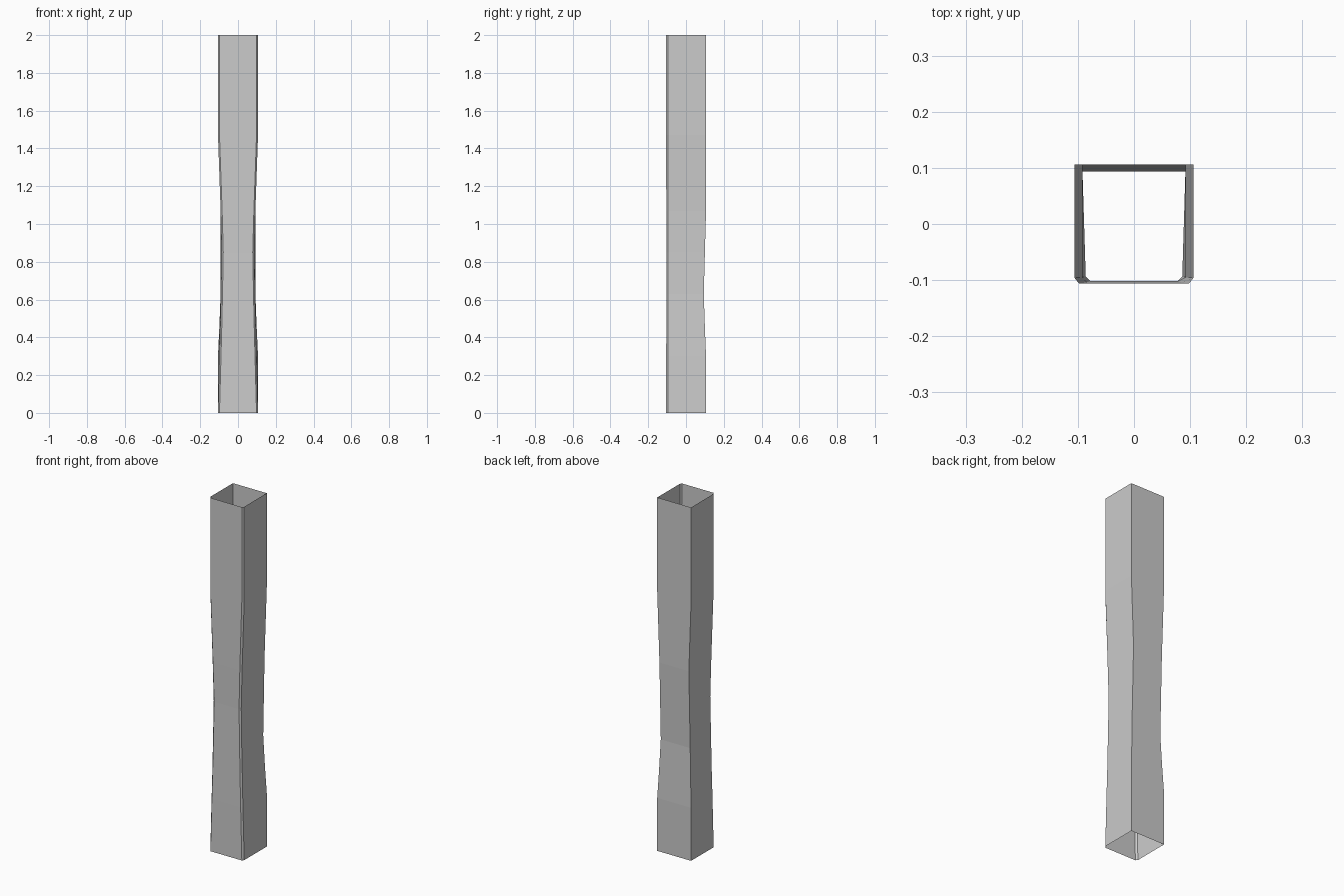
import bpy, bmesh

if "Cube" in bpy.data.objects:
    bpy.data.objects.remove(bpy.data.objects["Cube"])

# Half-section profile per height:
# z, back x, back y, front side x, front side y, front face x, front face y
rings = [
    (2.00, .106, .106, .106, -.096, .098, -.106),
    (1.47, .106, .106, .106, -.096, .098, -.106),
    (1.07, .092, .106, .092, -.095, .084, -.104),
    (0.85, .092, .100, .086, -.094, .078, -.102),
    (0.63, .092, .094, .090, -.095, .082, -.103),
    (0.45, .099, .100, .094, -.095, .086, -.104),
    (0.30, .106, .106, .098, -.096, .090, -.105),
    (0.00, .106, .106, .106, -.096, .098, -.106),
]

# Open thin-walled post with chamfered front corners, pinched at mid height
bm = bmesh.new()
loops = []
for z, bx, by, sx, sy, fx, fy in rings:
    half = [(bx, by), (sx, sy), (fx, fy)]
    section = half + [(-x, y) for x, y in reversed(half)]
    loops.append([bm.verts.new((x, y, z)) for x, y in section])
for a, b in zip(loops, loops[1:]):
    for i in range(6):
        j = (i + 1) % 6
        bm.faces.new((a[i], a[j], b[j], b[i]))
bmesh.ops.recalc_face_normals(bm, faces=bm.faces)
# Outward normals: the first face is on the right (+x) side
bm.normal_update()
bm.faces.ensure_lookup_table()
if bm.faces[0].normal.x < 0:
    bmesh.ops.reverse_faces(bm, faces=bm.faces)

mesh = bpy.data.meshes.new("hollow_post")
bm.to_mesh(mesh)
bm.free()
bpy.context.collection.objects.link(bpy.data.objects.new("hollow_post", mesh))
